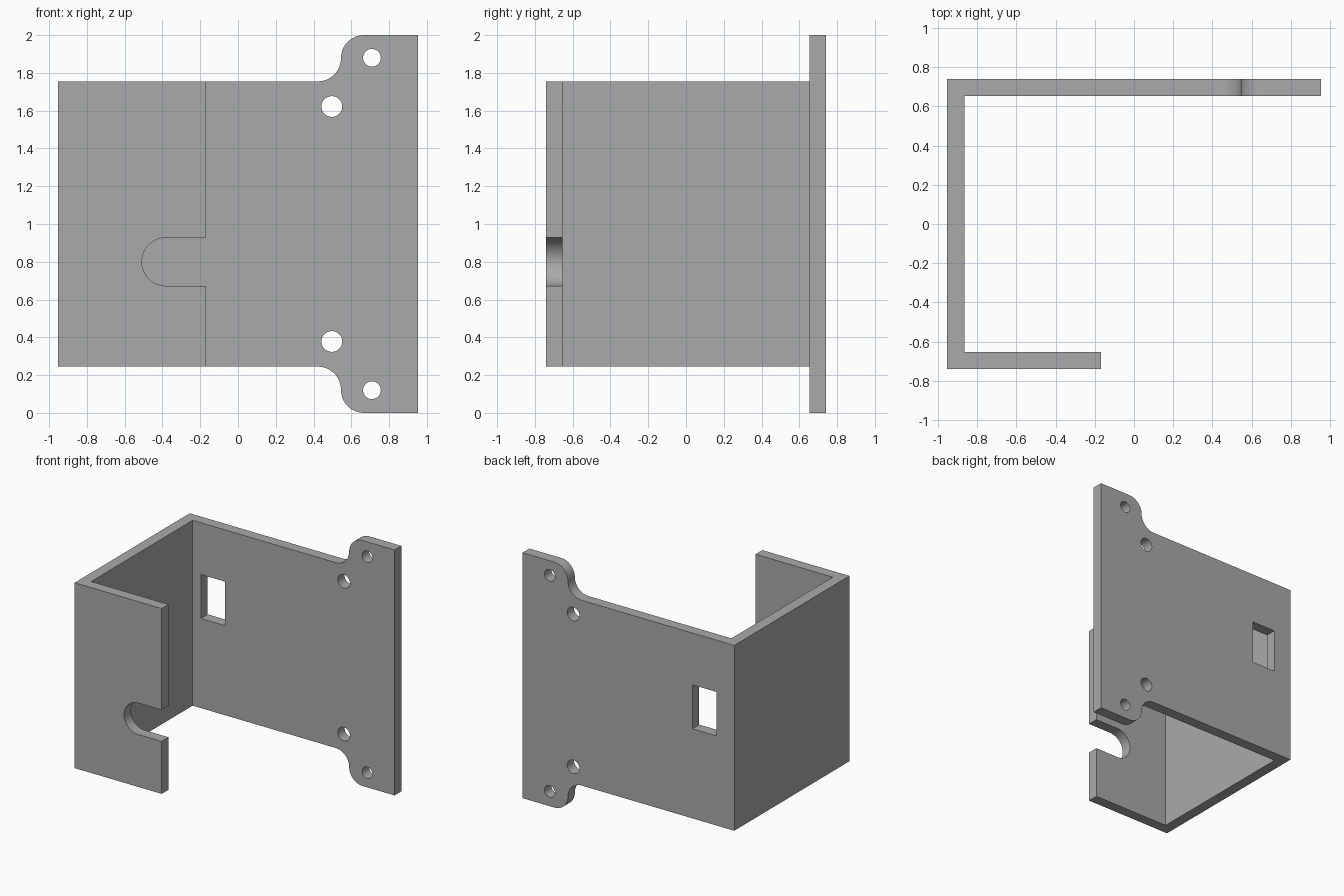
import bpy, bmesh
from math import pi, sin, cos, radians
from mathutils import Vector

cube = bpy.data.objects.get("Cube")
if cube:
    bpy.data.objects.remove(cube, do_unlink=True)

HALF_X, HALF_Y, WALL = 0.954, 0.741, 0.088
LOW, HIGH = 0.245, 1.755          # height range of the box part
FILLET, NECK = 0.1225, 0.545      # flange shoulder radius and position

grey = bpy.data.materials.new("plain grey")
grey.use_nodes = True
colour = (0.4, 0.4, 0.4, 1)
grey.diffuse_color = colour
grey.node_tree.nodes["Principled BSDF"].inputs["Base Color"].default_value = colour


def arc(cx, cz, r, start, end, steps=16):
    angles = [radians(start + (end - start) * i / steps) for i in range(steps + 1)]
    return [(cx + r * cos(a), cz + r * sin(a)) for a in angles]


def prism(name, outline, to_3d, depth):
    """Extrude a flat outline; to_3d places each outline point."""
    bm = bmesh.new()
    face = bm.faces.new([bm.verts.new(to_3d(p)) for p in outline])
    new = bmesh.ops.extrude_face_region(bm, geom=[face])["geom"]
    bmesh.ops.translate(bm, vec=Vector(depth),
                        verts=[v for v in new if isinstance(v, bmesh.types.BMVert)])
    bmesh.ops.recalc_face_normals(bm, faces=bm.faces)
    mesh = bpy.data.meshes.new(name)
    bm.to_mesh(mesh)
    bm.free()
    mesh.materials.append(grey)
    obj = bpy.data.objects.new(name, mesh)
    bpy.context.collection.objects.link(obj)
    return obj


def cutter(name, outline, y0, y1):
    obj = prism(name, outline, lambda p: (p[0], y0, p[1]), (0, y1 - y0, 0))
    obj.hide_render = True
    return obj


# Folded sheet: long back wall, side wall and short front wall
plan = [(-HALF_X, -HALF_Y), (-0.169, -HALF_Y), (-0.169, WALL - HALF_Y),
        (WALL - HALF_X, WALL - HALF_Y), (WALL - HALF_X, HALF_Y - WALL),
        (HALF_X, HALF_Y - WALL), (HALF_X, HALF_Y), (-HALF_X, HALF_Y)]
bracket = prism("bracket", plan, lambda p: (p[0], p[1], -0.1), (0, 0, 2.2))

# Side outline with the taller, round-shouldered mounting flange
upper = ([(-1.1, HIGH)]
         + arc(NECK - FILLET, HIGH + FILLET, FILLET, -90, 0)
         + arc(NECK + FILLET, 2 - FILLET, FILLET, 180, 90)[1:]
         + [(1.1, 2)])
lower = [(x, 2 - z) for x, z in reversed(upper)]
jobs = [("INTERSECT", cutter("outline_trim", upper + lower, -1, 1))]

# Screw holes, mirrored top and bottom
for x, z, r in [(0.497, 1.622, 0.055), (0.709, 1.88, 0.047)]:
    for height in (z, 2 - z):
        ring = arc(x, height, r, 0, 360, 32)[:-1]
        jobs.append(("DIFFERENCE", cutter("screw_hole", ring, 0.5, 1)))

# Rectangular window in the back wall
window = [(-0.792, 0.975), (-0.576, 0.975), (-0.576, 1.333), (-0.792, 1.333)]
jobs.append(("DIFFERENCE", cutter("window_hole", window, 0.5, 1)))

# Round-ended cable slot in the front wall
slot = arc(-0.381, 0.8, 0.1275, 90, 270, 24) + [(0, 0.6725), (0, 0.9275)]
jobs.append(("DIFFERENCE", cutter("cable_slot", slot, -1, -0.5)))

for operation, tool in jobs:
    mod = bracket.modifiers.new(tool.name, "BOOLEAN")
    mod.operation, mod.solver, mod.object = operation, "EXACT", tool

# Bake the cuts and remove the cutters
depsgraph = bpy.context.evaluated_depsgraph_get()
baked = bpy.data.meshes.new_from_object(bracket.evaluated_get(depsgraph))
bracket.modifiers.clear()
bracket.data = baked
for _, tool in jobs:
    bpy.data.objects.remove(tool, do_unlink=True)

bpy.ops.object.select_all(action="DESELECT")
bracket.select_set(True)
bpy.context.view_layer.objects.active = bracket
bpy.ops.object.shade_smooth_by_angle(angle=radians(30))
